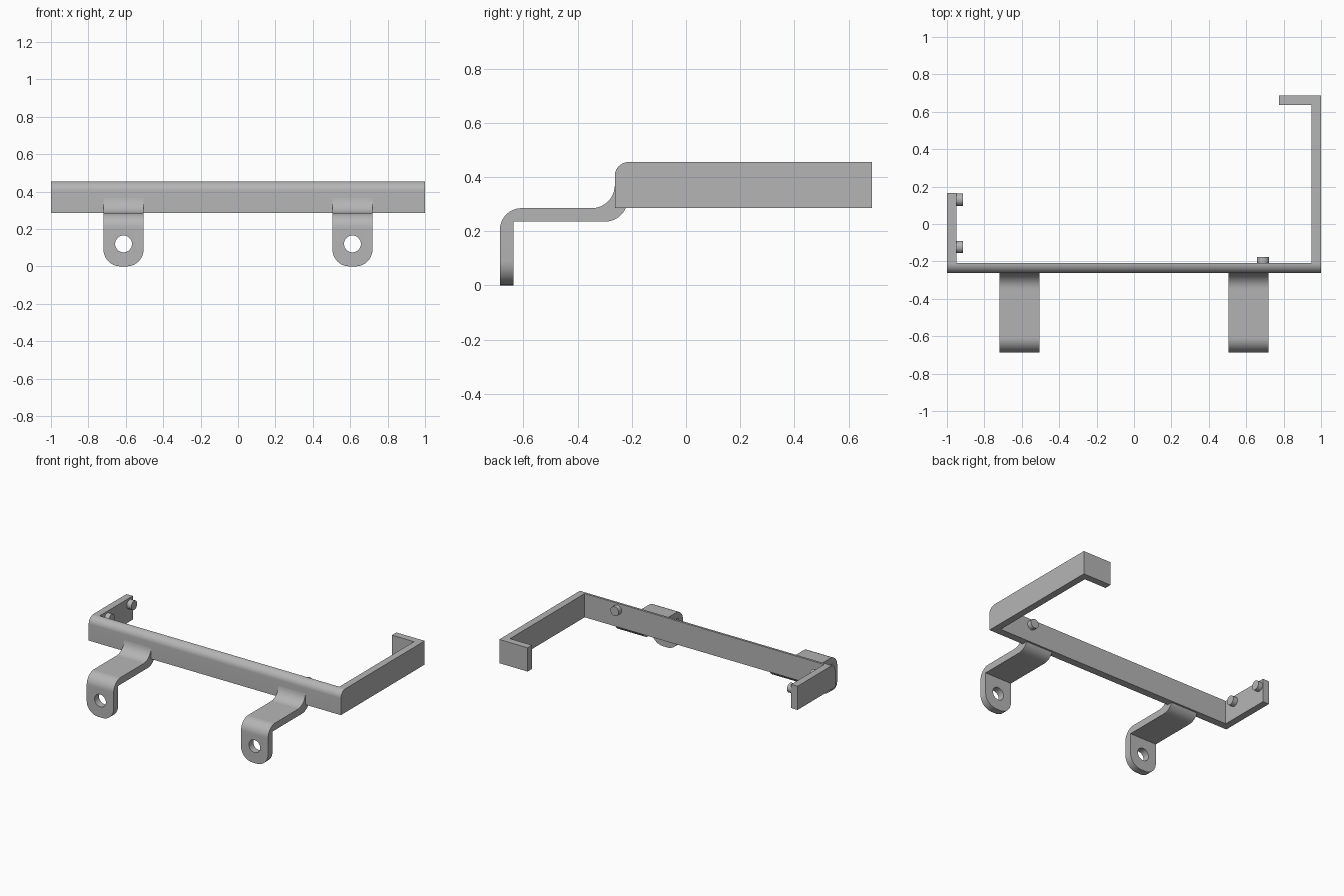
import bpy, bmesh, math
from mathutils import Vector, Matrix

cube = bpy.data.objects.get("Cube")
if cube:
    bpy.data.objects.remove(cube, do_unlink=True)

steel = bpy.data.materials.new("grey steel")
steel.use_nodes = True
steel.diffuse_color = (0.46, 0.46, 0.46, 1)
steel.node_tree.nodes["Principled BSDF"].inputs["Base Color"].default_value = (0.46, 0.46, 0.46, 1)

T = 0.05                       # sheet thickness
FRONT, BACK = -0.263, 0.687    # frame extent in y
BOTTOM, TOP = 0.285, 0.455     # frame extent in z


def finish(bm, name):
    bmesh.ops.recalc_face_normals(bm, faces=bm.faces)
    mesh = bpy.data.meshes.new(name)
    bm.to_mesh(mesh)
    bm.free()
    obj = bpy.data.objects.new(name, mesh)
    bpy.context.collection.objects.link(obj)
    mesh.materials.append(steel)
    return obj


def smooth(obj):
    bpy.ops.object.select_all(action='DESELECT')
    obj.select_set(True)
    bpy.context.view_layer.objects.active = obj
    bpy.ops.object.shade_smooth_by_angle(angle=math.radians(35))


def prism(points, direction):
    """Closed outline extruded along a direction."""
    bm = bmesh.new()
    face = bm.faces.new([bm.verts.new(p) for p in points])
    new = bmesh.ops.extrude_face_region(bm, geom=[face])["geom"]
    verts = [g for g in new if isinstance(g, bmesh.types.BMVert)]
    bmesh.ops.translate(bm, vec=direction, verts=verts)
    return bm


def round_edges(bm, test, radius):
    edges = [e for e in bm.edges if test(*[v.co for v in e.verts])]
    bmesh.ops.bevel(bm, geom=edges, offset=radius, segments=10,
                    profile=0.5, affect='EDGES')


def cylinder(name, center, axis, radius, length):
    bm = bmesh.new()
    turn = Vector((0, 0, 1)).rotation_difference(Vector(axis)).to_matrix().to_4x4()
    bmesh.ops.create_cone(bm, cap_ends=True, segments=32, radius1=radius,
                          radius2=radius, depth=length,
                          matrix=Matrix.Translation(center) @ turn)
    return finish(bm, name)


def arc(cy, cz, r, start, end, steps=12):
    angles = [math.radians(start + (end - start) * i / steps) for i in range(steps + 1)]
    return [(cy + r * math.cos(a), cz + r * math.sin(a)) for a in angles]


# Frame: long bar, short right arm, long left arm with a return lip
inner = FRONT + T + 0.004
outline = [(-1, FRONT), (1, FRONT), (1, BACK), (0.775, BACK), (0.775, BACK - T),
           (1 - T, BACK - T), (1 - T, inner), (T - 1, inner), (T - 1, 0.165), (-1, 0.165)]
bm = prism([(x, y, BOTTOM) for x, y in outline], (0, 0, TOP - BOTTOM))
round_edges(bm, lambda a, b: all(abs(v.y - FRONT) < 1e-4 and abs(v.z - TOP) < 1e-4
                                 for v in (a, b)), 0.051)
smooth(finish(bm, "frame"))

# Two bent mounting brackets with a rounded, drilled tab
HALF = 0.107
tab = -BACK
profile = [(tab + T, 0), (tab + T, 0.235)]
profile += arc(-0.30, 0.32, 0.085, -90, 0)
profile += [(-0.215, 0.365), (FRONT, 0.365)]
profile += arc(-0.348, 0.37, 0.085, 0, -90)[1:]
profile += arc(tab + 0.08, 0.205, 0.08, 90, 180)
profile += [(tab, 0)]
for side, x in (("right", -0.612), ("left", 0.612)):
    bm = prism([(x - HALF, y, z) for y, z in profile], (2 * HALF, 0, 0))
    round_edges(bm, lambda a, b: max(a.z, b.z) < 1e-4 and abs(a.x - b.x) < 1e-4, 0.09)
    bracket = finish(bm, side + "_bracket")
    cutter = cylinder("hole_cutter", (x, tab, 0.12), (0, 1, 0), 0.045, 0.2)
    cutter.hide_render = True
    cut = bracket.modifiers.new("hole", 'BOOLEAN')
    cut.operation, cut.solver, cut.object = 'DIFFERENCE', 'EXACT', cutter
    bpy.context.view_layer.objects.active = bracket
    bpy.ops.object.modifier_apply(modifier=cut.name)
    bpy.data.objects.remove(cutter, do_unlink=True)
    smooth(bracket)

# Locating pegs on the inner faces
PEG_Z, PEG_R, PEG_L = 0.41, 0.033, 0.045
for name, center, axis in (
        ("rear_arm_peg", (-0.937, 0.13, PEG_Z), (1, 0, 0)),
        ("front_arm_peg", (-0.937, -0.123, PEG_Z), (1, 0, 0)),
        ("bar_peg", (0.69, -0.198, PEG_Z), (0, 1, 0))):
    smooth(cylinder(name, center, axis, PEG_R, PEG_L))
